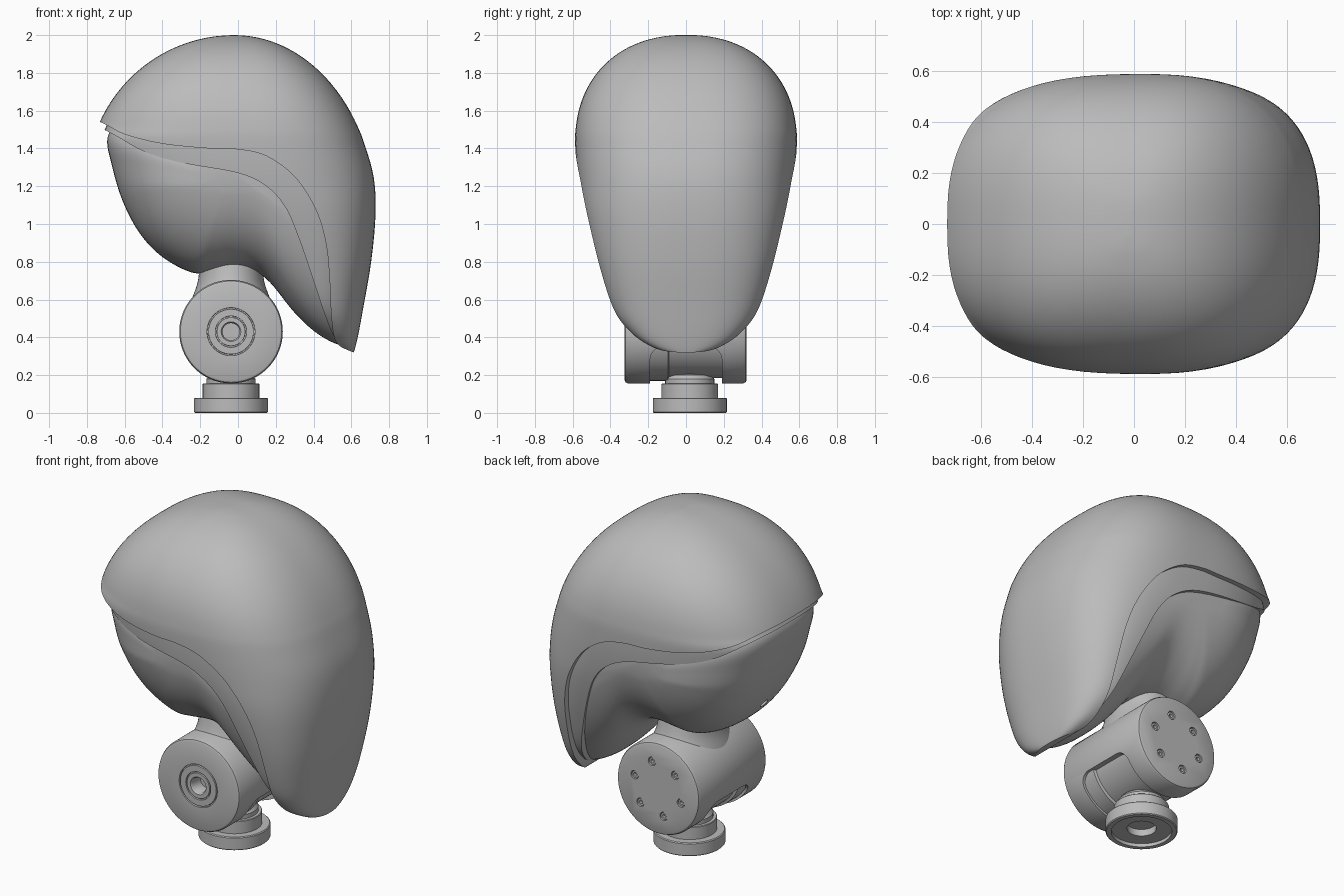
import bpy, bmesh, math
from mathutils import Vector, Matrix

cube = bpy.data.objects.get("Cube")
if cube:
    bpy.data.objects.remove(cube)

grey = bpy.data.materials.new("plain_grey")
grey.use_nodes = True
grey.diffuse_color = (0.5, 0.5, 0.5, 1)
grey.node_tree.nodes["Principled BSDF"].inputs["Base Color"].default_value = (0.5, 0.5, 0.5, 1)


def spline(rows, steps, closed=False):
    """Smooth curve through rows of any dimension."""
    n, out = len(rows), []
    for i in range(n if closed else n - 1):
        ids = [(i + k) % n if closed else min(max(i + k, 0), n - 1) for k in (-1, 0, 1, 2)]
        a, b, c, d = (rows[k] for k in ids)
        for s in range(steps):
            t = s / steps
            out.append([0.5 * (2*q + (r-p)*t + (2*p-5*q+4*r-e)*t*t + (3*q-p-3*r+e)*t**3)
                        for p, q, r, e in zip(a, b, c, d)])
    return out if closed else out + [list(rows[-1])]


def make(name, bm):
    bmesh.ops.remove_doubles(bm, verts=bm.verts, dist=1e-5)
    bmesh.ops.recalc_face_normals(bm, faces=bm.faces)
    me = bpy.data.meshes.new(name)
    bm.to_mesh(me)
    bm.free()
    me.materials.append(grey)
    ob = bpy.data.objects.new(name, me)
    bpy.context.collection.objects.link(ob)
    return ob


def loft(name, rings):
    """Skin a list of closed rings and cap both ends."""
    bm = bmesh.new()
    vs = [[bm.verts.new(p) for p in ring] for ring in rings]
    n = len(rings[0])
    for a, b in zip(vs, vs[1:]):
        for i in range(n):
            bm.faces.new((a[i], a[(i+1) % n], b[(i+1) % n], b[i]))
    bm.faces.new(vs[0])
    bm.faces.new(vs[-1])
    return make(name, bm)


def lathe(name, profile, origin, along_y=False, n=64):
    """Turn (radius, height) points about the z or y axis."""
    rings = []
    for r, h in profile:
        ring = []
        for i in range(n):
            a = 2 * math.pi * i / n
            u, v = r * math.cos(a), r * math.sin(a)
            ring.append(Vector((u, h, v) if along_y else (u, v, h)) + Vector(origin))
        rings.append(ring)
    return loft(name, rings)


def prism(points, y=1.0):
    return loft("cutter", [[(x, s * y, z) for x, z in points] for s in (-1, 1)])


def cut(ob, cutter):
    mod = ob.modifiers.new("cut", "BOOLEAN")
    mod.object, mod.operation, mod.solver = cutter, "DIFFERENCE", "EXACT"
    deps = bpy.context.evaluated_depsgraph_get()
    me = bpy.data.meshes.new_from_object(ob.evaluated_get(deps))
    ob.modifiers.clear()
    ob.data = me
    bpy.data.objects.remove(cutter)


def spow(v, e):
    return math.copysign(abs(v) ** e, v)


# Lower helmet form: height, front x, widest x, back x, half width
LOWER = [(.31, .4, .57, .61, .07), (.35, .3, .55, .622, .18), (.42, .2, .5, .638, .285),
         (.55, 0, .43, .662, .388), (.8, -.3, .36, .705, .475), (1.05, -.5, .24, .728, .54),
         (1.25, -.7, .1, .718, .575)]


def dome_row(z):
    """Crown section: round front, elliptical back, fuller sides."""
    front = math.sqrt(.61 - (z - 1.219) ** 2)
    back = .75 * math.sqrt(1 - ((z - 1.05) / .95) ** 2)
    half = .587 * (1 - ((z - 1.43) / .571) ** 2.2) ** (1 / 2.2)
    mid = .06 * max(0, 1 - (z - 1.43) / .3) - .02
    return (z, -.02 - front, mid, -.02 + back, half)


CROWN = [dome_row(1.43 + .5699 * math.sin(math.radians(a))) for a in range(0, 91, 9)]
HELMET = spline(LOWER + CROWN, 5)


def helmet_form(name, scale):
    rings = []
    for z, front, mid, back, w in HELMET:
        ring = []
        for i in range(96):
            a = 2 * math.pi * i / 96
            c, s = spow(math.cos(a), .77), spow(math.sin(a), .77)
            x = mid + c * ((back - mid) if c > 0 else (mid - front))
            ring.append((x * scale, s * w * scale, 1.2 + (z - 1.2) * scale))
        rings.append(ring)
    return loft(name, rings)


UNDER = [(.9, .15), (.9, -.2), (-1.2, -.2)]

# Outer helmet shell, trimmed along its sweeping rim
shell = helmet_form("helmet_shell", 1)
rim = spline([(-1, 1.64), (-.73, 1.54), (-.6, 1.475), (-.4, 1.425), (-.15, 1.4), (0, 1.395),
              (.15, 1.36), (.3, 1.25), (.41, 1.08), (.465, .9), (.485, .7), (.495, .5),
              (.52, .375), (.6, .325), (.72, .29)], 6)
cut(shell, prism(rim + UNDER))

# Recessed band under the rim
band = helmet_form("inner_band", .95)
edge = spline([(-1, 1.62), (-.7, 1.495), (-.5, 1.385), (-.3, 1.325), (0, 1.27), (.15, 1.2),
               (.25, 1.09), (.32, .93), (.4, .7), (.46, .52), (.52, .39), (.62, .33)], 6)
cut(band, prism(edge + UNDER))

# Face body: its outline swells in from each side towards a bent spine
outline = spline([(-.69, 1.46), (-.665, 1.3), (-.61, 1.12), (-.52, .95), (-.4, .825),
                  (-.25, .745), (-.15, .745), (-.03, .76), (.08, .75), (.17, .69), (.3, .53),
                  (.42, .42), (.54, .36), (.6, .39), (.63, .6), (.66, 1), (.63, 1.35),
                  (.45, 1.65), (0, 1.82), (-.4, 1.68), (-.6, 1.56)], 6, True)
rings = []
for k in range(1, 48):
    a = math.pi * (k / 48 - .5)
    f, y = math.cos(a) ** .8, .525 * spow(math.sin(a), .8)
    ring = []
    for px, pz in outline:
        qx = px * (.52 if px > 0 else .22)
        qz = 1.25 - 2 * max(qx, 0) ** 2
        z = qz + (pz - qz) * f
        ring.append((qx + (px - qx) * f, y * min(1, .72 + .35 * (z - .4)), z))
    rings.append(ring)
face = loft("face_body", rings)
hole = lathe("cutter", [(.028, -.1), (.028, .1)], (0, 0, 0), n=24)
hole.matrix_world = Matrix.Translation((-.52, 0, .95)) @ Matrix.Rotation(math.radians(50), 4, "Y")
bpy.context.view_layer.update()
cut(face, hole)

# Neck collar, flaring along the joint
X, Z = -.037, .43
collar = spline([(.25, .3, .5), (.205, .27, .61), (.175, .22, .7), (.165, .19, .81)], 6)
loft("neck_collar", [[(X + rx * math.cos(math.tau * i / 64), ry * math.sin(math.tau * i / 64), z)
                      for i in range(64)] for rx, ry, z in collar])

# Joint drum with grooved front cap and socket
drum = lathe("joint_drum", [
    (.045, -.24), (.045, -.315), (.052, -.325), (.075, -.325), (.076, -.313), (.082, -.313),
    (.083, -.325), (.119, -.325), (.12, -.313), (.126, -.313), (.127, -.325), (.257, -.325),
    (.268, -.32), (.274, -.308), (.274, .303), (.268, .316), (.257, .321)], (X, 0, Z), True, 96)

# Slot in the lower drum with rounded upper corners
arch = [(-.19, 0), (.19, 0)]
for side in (1, -1):
    for i in range(9):
        a = math.pi / 2 * (i if side > 0 else 8 - i) / 8
        arch.append((side * (.12 + .07 * math.cos(a)), .28 + .07 * math.sin(a)))
cut(drum, loft("cutter", [[(x, y, z) for y, z in arch] for x in (-.4, .4)]))
lathe("joint_core", [(.26, -.2), (.26, -.095), (.245, -.09), (.245, .2)], (X, 0, Z), True)

# Screws around the back cap
for i in range(6):
    a = math.radians(76 + 60 * i)
    pos = (X + .16 * math.cos(a), .321, Z + .16 * math.sin(a))
    cut(drum, lathe("cutter", [(.025, -.025), (.025, .02)], pos, True, 20))
    lathe("back_screw", [(.011, -.022), (.011, -.006), (.021, -.006), (.021, -.024)], pos, True, 20)

# Stepped base with hollow underside
lathe("base_stem", [
    (.08, .06), (.08, .02), (.165, .02), (.165, 0), (.191, 0), (.196, .005), (.196, .075),
    (.191, .08), (.15, .08), (.15, .152), (.147, .155), (.13, .155), (.13, .18), (.115, .2),
    (.08, .21)], (X, .02, 0))

# Smooth curved surfaces, keep hard edges
bpy.ops.object.select_all(action="DESELECT")
for ob in bpy.context.scene.objects:
    if ob.type == "MESH":
        ob.select_set(True)
        bpy.context.view_layer.objects.active = ob
bpy.ops.object.shade_smooth_by_angle(angle=math.radians(35))
